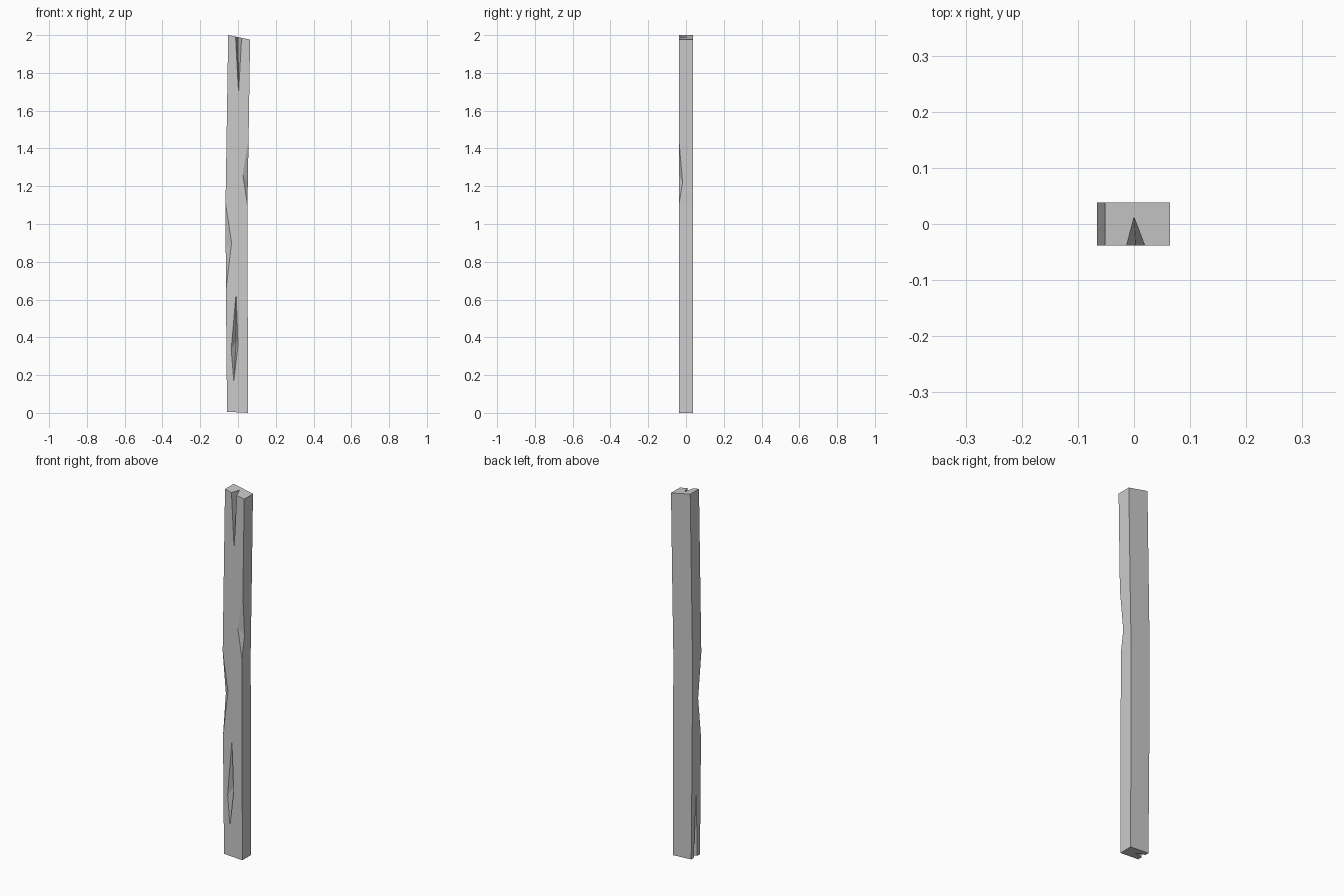
import bpy, bmesh
from mathutils import Vector

if "Cube" in bpy.data.objects:
    bpy.data.objects.remove(bpy.data.objects["Cube"])

HALF = 0.038  # half thickness of the plank (y)


def new_object(name, bm):
    bmesh.ops.recalc_face_normals(bm, faces=bm.faces[:])
    mesh = bpy.data.meshes.new(name)
    bm.to_mesh(mesh)
    bm.free()
    obj = bpy.data.objects.new(name, mesh)
    bpy.context.collection.objects.link(obj)
    return obj


def extruded_profile(name, outline):
    """Extrude an x/z outline through the plank thickness."""
    bm = bmesh.new()
    face = bm.faces.new([bm.verts.new((x, -HALF, z)) for x, z in outline])
    geo = bmesh.ops.extrude_face_region(bm, geom=[face])["geom"]
    verts = [v for v in geo if isinstance(v, bmesh.types.BMVert)]
    bmesh.ops.translate(bm, verts=verts, vec=(0, 2 * HALF, 0))
    return new_object(name, bm)


def carve(target, points, valley):
    """Cut the hull of points, enlarged about the middle of its valley so it
    pokes out of the surface while the cut faces stay in the same planes."""
    points = [Vector(p) for p in points]
    pivot = sum((points[i] for i in valley), Vector()) / len(valley)
    bm = bmesh.new()
    for p in points:
        bm.verts.new(pivot + (p - pivot) * 1.2)
    bmesh.ops.convex_hull(bm, input=bm.verts[:])
    cutter = new_object("cutter", bm)
    cutter.hide_render = True
    mod = target.modifiers.new("carve", "BOOLEAN")
    mod.operation = "DIFFERENCE"
    mod.solver = "EXACT"
    mod.object = cutter
    bpy.context.view_layer.objects.active = target
    bpy.ops.object.modifier_apply(modifier=mod.name)
    bpy.data.objects.remove(cutter)


# Slightly bent plank with a slanted top
plank = extruded_profile("wooden_plank", [
    (-0.058, 0.006), (0.053, 0.0), (0.05, 1.10), (0.056, 1.45),
    (0.064, 1.976), (-0.052, 2.0), (-0.066, 1.11), (-0.064, 0.65)])

# Chips out of the front corners: top, bottom, front point, side point
carve(plank, [(0.056, -HALF, 1.45), (0.05, -HALF, 1.10),
              (0.025, -HALF, 1.265), (0.052, -0.018, 1.22)], (2, 3))
carve(plank, [(-0.066, -HALF, 1.11), (-0.064, -HALF, 0.65),
              (-0.034, -HALF, 0.90), (-0.065, -0.012, 0.87)], (2, 3))

# Diamond gouge in the front: top, left, bottom, right, deepest point
carve(plank, [(-0.01, -HALF, 0.637), (-0.036, -HALF, 0.335),
              (-0.022, -HALF, 0.165), (0.0, -HALF, 0.36),
              (-0.01, -0.008, 0.38)], (4,))

# Split running down from the top: left, right, tip, deepest point
carve(plank, [(-0.013, -HALF, 1.992), (0.019, -HALF, 1.985),
              (0.003, -HALF, 1.69), (0.0, 0.012, 1.989)], (2, 3))

# Split running up the left side from the bottom
carve(plank, [(-0.058, 0.016, 0.006), (-0.058, -0.014, 0.006),
              (-0.061, 0.0, 0.37), (-0.008, 0.002, 0.003)], (2, 3))
